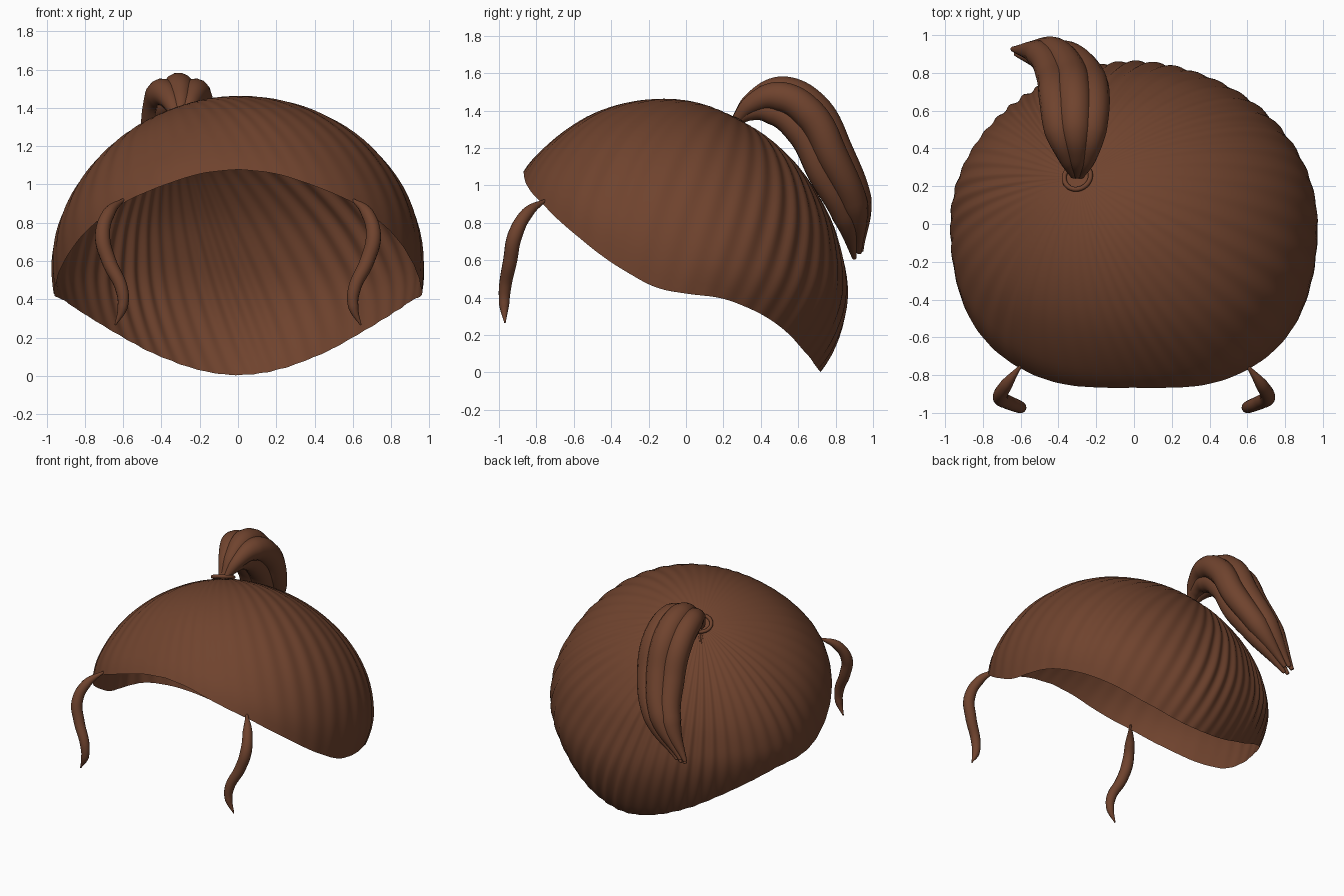
import bpy, bmesh, math
from mathutils import Vector

if "Cube" in bpy.data.objects:
    bpy.data.objects.remove(bpy.data.objects["Cube"], do_unlink=True)

# One brown for all the hair
brown = bpy.data.materials.new("hair_brown")
brown.use_nodes = True
colour = (0.16, 0.056, 0.027, 1)
brown.diffuse_color = colour
brown.node_tree.nodes["Principled BSDF"].inputs["Base Color"].default_value = colour

CENTRE = Vector((0, 0, 0.55))
HUB = Vector((-0.3, 0.25, 1.338))
HALF_WIDTH = 0.972
# Side profile: angle from the back, distance from the centre
PROFILE = [(-36, .908), (-10, .873), (7, .826), (30, .806), (52, .82), (69, .845),
           (90, .905), (102, .93), (121, .97), (135, .99), (149, 1.02), (180, .98),
           (215, .9), (270, .8), (324, .908)]
# Roundness of the cross-section: angle from the back, exponent
ROUNDNESS = [(-36, 1.72), (0, 2), (30, 2.07), (90, 1.98), (150, 2.3), (180, 2.25),
             (270, 2), (324, 1.72)]
# Hairline: angle from the front, height
HAIRLINE = [(0, 1.08), (13, 1.06), (26, .99), (39, .9), (53, .75), (66, .59), (80, .45),
            (90, .42), (102, .4), (116, .32), (126, .25), (143, .125), (159, .045),
            (170, .012), (180, .002)]


def lookup(table, a):
    for (a0, v0), (a1, v1) in zip(table, table[1:]):
        if a <= a1:
            return v0 + (v1 - v0) * (a - a0) / (a1 - a0)
    return table[-1][1]


def smooth_lookup(table, a, width=5):
    lo, hi = table[0][0], table[-1][0]
    steps = [max(lo, min(hi, a + width * k)) for k in (-1, -0.5, 0, 0.5, 1)]
    return sum(lookup(table, s) for s in steps) / len(steps)


def skull_radius(d):
    """Distance from the centre to the skull along unit direction d."""
    angle = math.degrees(math.atan2(d.z, d.y))
    if angle < -36:
        angle += 360
    rho = smooth_lookup(PROFILE, angle)
    n = smooth_lookup(ROUNDNESS, angle)
    # The crown is pulled slightly flatter on the ponytail side
    if d.x < 0:
        n -= 0.1 * max(0, math.sin(math.radians(angle)))
    s = math.hypot(d.y, d.z)
    return ((abs(d.x) / HALF_WIDTH) ** n + (s / rho) ** n) ** (-1 / n)


def hairline_point(phi):
    deg = math.degrees(phi)
    z = smooth_lookup(HAIRLINE, 360 - deg if deg > 180 else deg, 4)
    lo, hi = 0.2, 1.4
    for _ in range(24):
        mid = (lo + hi) / 2
        p = Vector((mid * math.sin(phi), -mid * math.cos(phi), z)) - CENTRE
        if p.length < skull_radius(p.normalized()):
            lo = mid
        else:
            hi = mid
    return p


def finish(obj, angle):
    obj.data.materials.clear()
    obj.data.materials.append(brown)
    bpy.ops.object.select_all(action='DESELECT')
    obj.select_set(True)
    bpy.context.view_layer.objects.active = obj
    bpy.ops.object.shade_smooth_by_angle(angle=math.radians(angle))


def make_cap(around=400, rows=30, ridges=50):
    bm = bmesh.new()
    pole = (HUB - CENTRE).normalized()
    columns = []
    for i in range(around):
        phi = 2 * math.pi * i / around
        rim = hairline_point(phi).normalized()
        # Combed ridges fade out at the forehead, the knot and the hairline
        strength = 0.0015 + 0.0075 * (0.5 - 0.5 * math.cos(phi)) ** 0.7
        wave = math.sin(ridges * phi + 0.8 * math.sin(3 * phi)) * (0.75 + 0.25 * math.sin(7 * phi))
        column = []
        for j in range(rows + 1):
            t = 0.03 + 0.97 * j / rows
            d = pole.slerp(rim, t)
            fade = min(1, t * 1.6) * (1 - 0.7 * max(0, t - 0.75) / 0.25)
            column.append(bm.verts.new(CENTRE + d * (skull_radius(d) + strength * wave * fade)))
        columns.append(column)
    for i in range(around):
        a, b = columns[i], columns[(i + 1) % around]
        for j in range(rows):
            bm.faces.new((a[j], a[j + 1], b[j + 1], b[j]))
    bm.faces.new([c[0] for c in columns])
    bm.normal_update()
    mesh = bpy.data.meshes.new("hair_cap")
    bm.to_mesh(mesh)
    bm.free()
    obj = bpy.data.objects.new("hair_cap", mesh)
    bpy.context.collection.objects.link(obj)
    finish(obj, 60)


def make_strand(name, points, radii):
    """Tapered tube along a smooth path."""
    curve = bpy.data.curves.new(name, 'CURVE')
    curve.dimensions = '3D'
    curve.bevel_depth = 1
    curve.bevel_resolution = 5
    curve.resolution_u = 10
    curve.use_fill_caps = True
    spline = curve.splines.new('BEZIER')
    spline.bezier_points.add(len(points) - 1)
    for bp, co, r in zip(spline.bezier_points, points, radii):
        bp.co = co
        bp.radius = r
        bp.handle_left_type = bp.handle_right_type = 'AUTO'
    obj = bpy.data.objects.new(name, curve)
    bpy.context.collection.objects.link(obj)
    bpy.ops.object.select_all(action='DESELECT')
    obj.select_set(True)
    bpy.context.view_layer.objects.active = obj
    bpy.ops.object.convert(target='MESH')
    finish(bpy.context.view_layer.objects.active, 50)


make_cap()

# Ponytail: a bundle of strands fanning out of the knot, with ragged tips
TAIL = [(-.3, .26, 1.34), (-.3, .36, 1.45), (-.31, .51, 1.5), (-.315, .675, 1.415),
        (-.34, .81, 1.17), (-.43, .915, .92), (-.61, .935, .65)]
SPREAD = [.15, .5, .85, 1, .95, .7, .32]
GIRTH = [.025, .055, .085, .092, .09, .078, .014]
BUNDLE = [("middle", 0, 0, 1), ("left", .1, .03, .95), ("right", -.1, .03, .95),
          ("inner_left", .05, .12, .85), ("inner_right", -.05, .12, .85)]
for side, dx, inward, size in BUNDLE:
    path = [(x + dx * s, y - inward * s * (0.3 + 0.1 * k), z - inward * s)
            for k, ((x, y, z), s) in enumerate(zip(TAIL, SPREAD))]
    make_strand("ponytail_" + side, path, [g * size for g in GIRTH])

# Hair tie around the knot
bpy.ops.mesh.primitive_torus_add(major_radius=.072, minor_radius=.013, major_segments=32,
                                 minor_segments=10, location=HUB)
tie = bpy.context.object
tie.name = "hair_tie"
tie.rotation_euler = Vector((-.25, .4, .9)).to_track_quat('Z', 'Y').to_euler()
finish(tie, 60)

# Loose locks framing the face
LOCK = [(.595, -.745, .925), (.675, -.85, .85), (.708, -.915, .73), (.675, -.94, .6),
        (.607, -.968, .45), (.603, -.972, .36), (.642, -.968, .265)]
LOCK_GIRTH = [.006, .033, .04, .038, .033, .027, .004]
for side, sign in (("left", 1), ("right", -1)):
    make_strand("face_lock_" + side, [(sign * x, y, z) for x, y, z in LOCK], LOCK_GIRTH)
